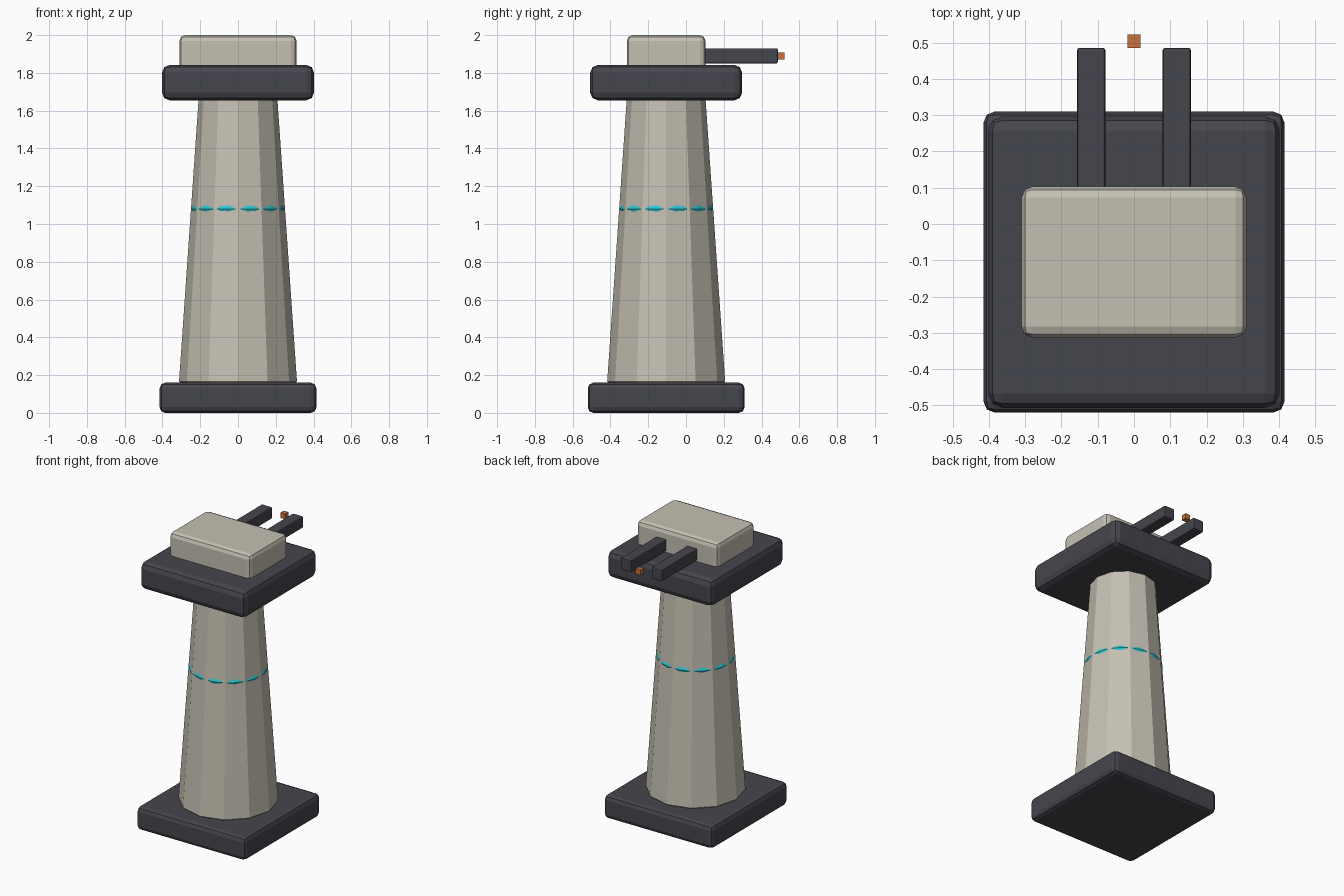
import bpy
import math

old = bpy.data.objects.get("Cube")
if old:
    bpy.data.objects.remove(old, do_unlink=True)


def material(name, rgb):
    m = bpy.data.materials.new(name)
    m.use_nodes = True
    m.diffuse_color = (*rgb, 1)
    bsdf = next(n for n in m.node_tree.nodes if n.type == 'BSDF_PRINCIPLED')
    bsdf.inputs["Base Color"].default_value = (*rgb, 1)
    return m


STONE = material("pale stone", (0.56, 0.53, 0.45))
DARK = material("dark slate", (0.06, 0.06, 0.075))
CYAN = material("glowing cyan", (0.03, 0.55, 0.63))
ORANGE = material("copper orange", (0.58, 0.17, 0.05))
TOWER_Y = -0.105  # the tower stands forward of the arms


def finish(name, mat, bevel=0, segments=2):
    ob = bpy.context.object
    ob.name = name
    ob.data.materials.append(mat)
    if bevel:
        mod = ob.modifiers.new("Bevel", 'BEVEL')
        mod.width = bevel
        mod.segments = segments
        mod.limit_method = 'ANGLE'
        mod.angle_limit = math.radians(40)
    return ob


def box(name, mat, low, high, bevel=0, segments=2):
    """Box between two opposite corners, with rounded edges."""
    centre = [(a + b) / 2 for a, b in zip(low, high)]
    bpy.ops.mesh.primitive_cube_add(size=1, location=centre)
    ob = bpy.context.object
    size = [b - a for a, b in zip(low, high)]
    for v in ob.data.vertices:
        v.co = [c * s for c, s in zip(v.co, size)]
    return finish(name, mat, bevel, segments)


def slab(name, mat, half_x, half_y, bottom, top, bevel):
    """Rounded slab centred on the tower axis."""
    return box(name, mat, (-half_x, TOWER_Y - half_y, bottom),
               (half_x, TOWER_Y + half_y, top), bevel)


# Foot, platform and cabin
slab("base", DARK, 0.415, 0.415, 0, 0.16, 0.03)
slab("platform", DARK, 0.402, 0.402, 1.655, 1.842, 0.04)
slab("cabin", STONE, 0.31, 0.208, 1.78, 2.0, 0.03)

# Tapered twelve-sided column
bottom, top = 0.155, 1.67
bpy.ops.mesh.primitive_cone_add(vertices=12, radius1=0.313, radius2=0.208,
                                depth=top - bottom,
                                location=(0, TOWER_Y, (bottom + top) / 2))
finish("column", STONE, 0.012, 1)

# Light ring, just showing through the middle of each column facet
bpy.ops.mesh.primitive_torus_add(major_segments=32, minor_segments=8,
                                 major_radius=0.2185, minor_radius=0.029,
                                 location=(0, TOWER_Y, 1.08))
finish("light_ring", CYAN)

# Pair of rear arms with a small emitter between their tips
for side, name in ((1, "left_arm"), (-1, "right_arm")):
    x = side * 0.118
    box(name, DARK, (x - 0.039, 0.05, 1.85), (x + 0.039, 0.486, 1.93), 0.007)
box("emitter", ORANGE, (-0.018, 0.486, 1.871), (0.018, 0.522, 1.907))
